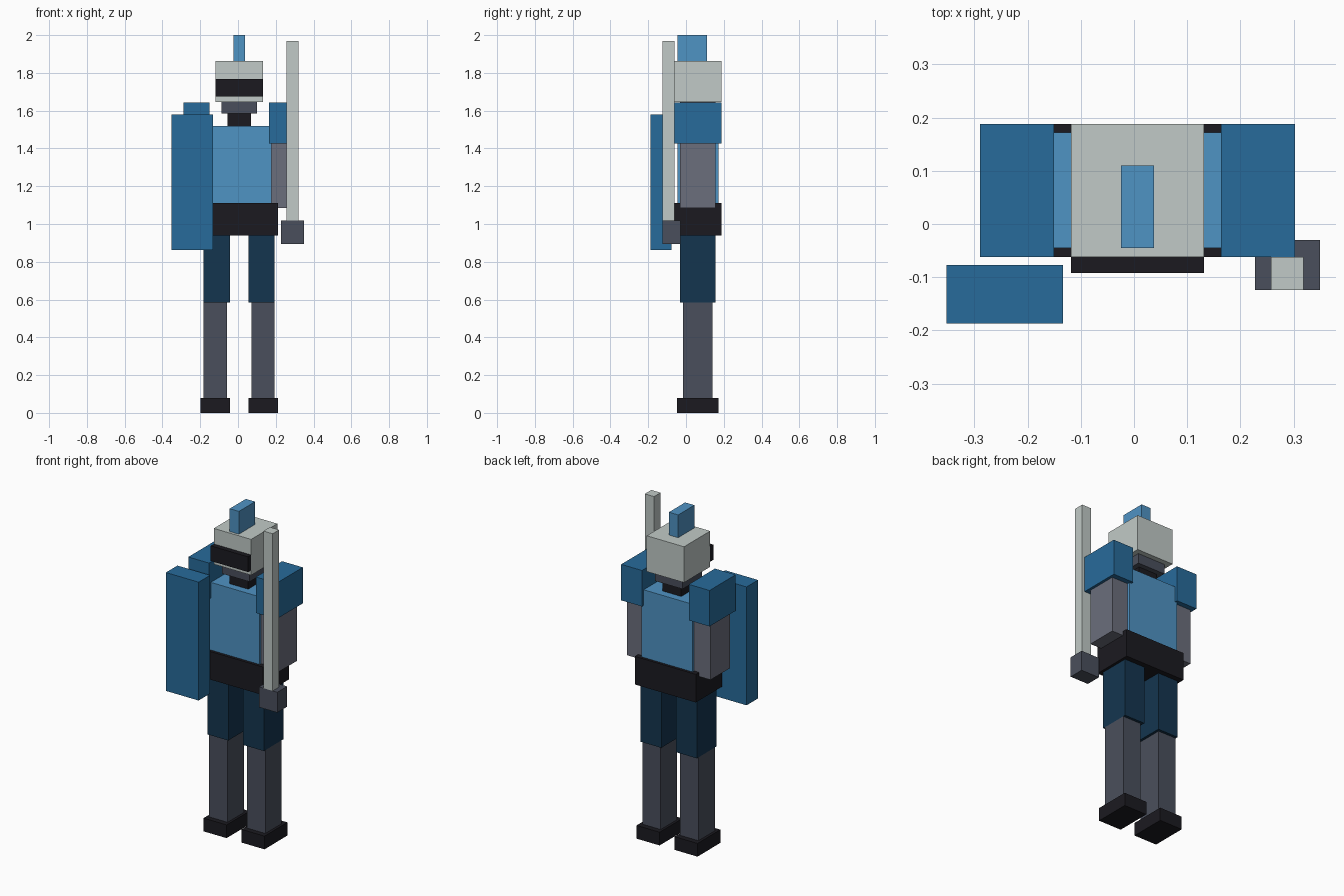
import bpy

if "Cube" in bpy.data.objects:
    bpy.data.objects.remove(bpy.data.objects["Cube"])

CX = 0.0065  # the body's own centre line, shifted by the shield on one side


def material(name, hex_code):
    rgb = [int(hex_code[i:i + 2], 16) / 255 for i in (0, 2, 4)]
    linear = [c / 12.92 if c <= 0.04045 else ((c + 0.055) / 1.055) ** 2.4 for c in rgb]
    mat = bpy.data.materials.new(name)
    mat.diffuse_color = (*linear, 1)
    mat.use_nodes = True
    mat.node_tree.nodes["Principled BSDF"].inputs["Base Color"].default_value = mat.diffuse_color
    return mat


LIGHT = material("light_blue", "4F93C4")
BLUE = material("blue", "276B9B")
NAVY = material("navy", "14354F")
BLACK = material("black", "1B1A20")
SLATE = material("slate", "4A4F5C")
GREY = material("sleeve_grey", "6B6E7C")
PALE = material("pale_steel", "C1CAC7")


def box(name, x, y, z, mat):
    """Box spanning the given (min, max) range on each axis."""
    spans = (x, y, z)
    bpy.ops.mesh.primitive_cube_add(size=1, location=[(a + b) / 2 for a, b in spans])
    obj = bpy.context.object
    obj.name = name
    obj.scale = [b - a for a, b in spans]
    bpy.ops.object.transform_apply(location=False, rotation=False, scale=True)
    obj.data.materials.append(mat)
    return obj


def centred(name, half_width, y, z, mat):
    return box(name, (CX - half_width, CX + half_width), y, z, mat)


def pair(name, x, y, z, mat):
    """Matching boxes either side of the centre line; x is measured from it."""
    box("right_" + name, (CX + x[0], CX + x[1]), y, z, mat)
    box("left_" + name, (CX - x[1], CX - x[0]), y, z, mat)


# Legs
pair("foot", (0.05, 0.204), (-0.047, 0.172), (0, 0.08), BLACK)
pair("shin", (0.065, 0.188), (-0.016, 0.14), (0.08, 0.585), SLATE)
pair("thigh", (0.05, 0.188), (-0.031, 0.156), (0.585, 0.94), NAVY)

# Torso
centred("belt", 0.204, (-0.062, 0.188), (0.94, 1.11), BLACK)
centred("torso", 0.17, (-0.045, 0.172), (1.11, 1.52), LIGHT)

# Arms and shoulder armour
pair("arm", (0.17, 0.28), (-0.031, 0.156), (1.085, 1.425), GREY)
pair("shoulder_guard", (0.157, 0.296), (-0.062, 0.188), (1.425, 1.643), BLUE)

# Head
centred("neck", 0.062, (0.0, 0.125), (1.52, 1.585), BLACK)
centred("jaw", 0.093, (-0.031, 0.156), (1.585, 1.645), SLATE)
centred("helmet", 0.125, (-0.062, 0.188), (1.645, 1.862), PALE)
centred("visor", 0.125, (-0.092, -0.062), (1.676, 1.768), BLACK)
centred("helmet_crest", 0.031, (-0.045, 0.11), (1.862, 2.0), LIGHT)

# Shield, sword grip and blade
box("shield", (-0.352, -0.133), (-0.187, -0.077), (0.863, 1.58), BLUE)
box("sword_grip", (0.227, 0.35), (-0.124, -0.03), (0.895, 1.018), SLATE)
box("sword_blade", (0.257, 0.319), (-0.124, -0.062), (1.018, 1.97), PALE)
